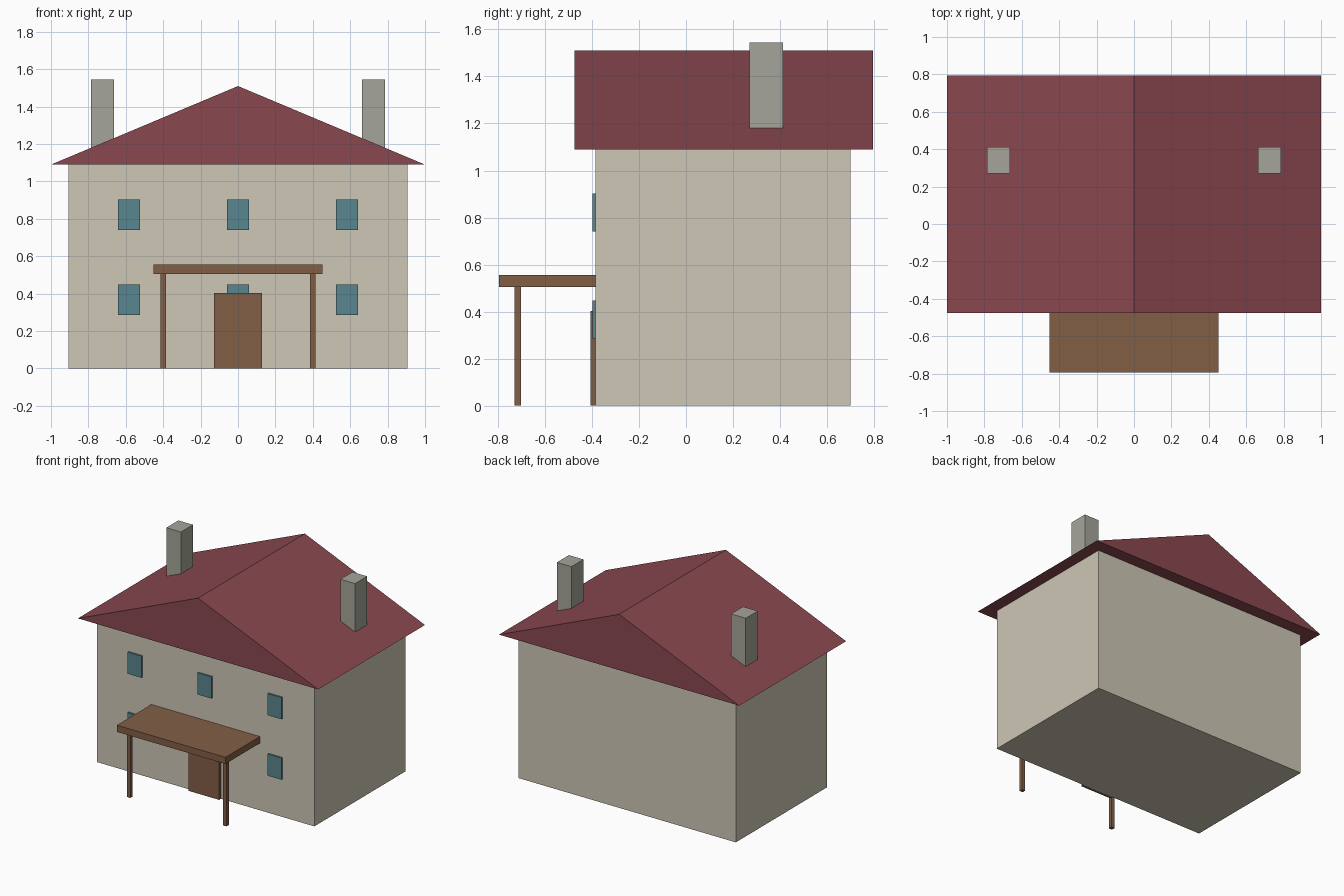
import bpy
import bmesh

if "Cube" in bpy.data.objects:
    bpy.data.objects.remove(bpy.data.objects["Cube"])


def material(name, rgb):
    # sRGB 0-255 to linear diffuse colour
    lin = [c / 255 / 12.92 if c / 255 <= 0.04045 else ((c / 255 + 0.055) / 1.055) ** 2.4 for c in rgb]
    m = bpy.data.materials.new(name)
    m.diffuse_color = (*lin, 1)
    m.use_nodes = True
    m.node_tree.nodes["Principled BSDF"].inputs["Base Color"].default_value = m.diffuse_color
    return m


WALL = material("cream_wall", (206, 199, 181))
ROOF = material("red_roof", (137, 72, 80))
WOOD = material("brown_wood", (130, 95, 70))
GLASS = material("blue_glass", (90, 134, 142))
STONE = material("grey_stone", (165, 165, 155))


def finish(name, bm, mat):
    bmesh.ops.recalc_face_normals(bm, faces=bm.faces)
    mesh = bpy.data.meshes.new(name)
    bm.to_mesh(mesh)
    bm.free()
    mesh.materials.append(mat)
    ob = bpy.data.objects.new(name, mesh)
    bpy.context.collection.objects.link(ob)
    return ob


def box(name, x, y, z, mat):
    # each of x, y, z is a (min, max) range
    bm = bmesh.new()
    bmesh.ops.create_cube(bm, size=1)
    for v in bm.verts:
        v.co = [r[0] if c < 0 else r[1] for c, r in zip(v.co, (x, y, z))]
    return finish(name, bm, mat)


# House body
FRONT = -0.385
box("walls", (-0.905, 0.905), (FRONT, 0.70), (0, 1.09), WALL)

# Gable roof: triangle profile pushed from front to back
bm = bmesh.new()
profile = bm.faces.new([bm.verts.new((x, -0.475, z)) for x, z in ((-1, 1.09), (1, 1.09), (0, 1.51))])
ext = bmesh.ops.extrude_face_region(bm, geom=[profile], use_keep_orig=True)
bmesh.ops.translate(bm, vec=(0, 1.27, 0), verts=[g for g in ext["geom"] if isinstance(g, bmesh.types.BMVert)])
finish("roof", bm, ROOF)

# Chimneys and porch posts, one on each side
for side, s in (("left", -1), ("right", 1)):
    box(side + "_chimney", (s * 0.725 - 0.061, s * 0.725 + 0.061), (0.27, 0.413), (1.10, 1.545), STONE)
    box(side + "_porch_post", (s * 0.40 - 0.014, s * 0.40 + 0.014), (-0.729, -0.701), (0, 0.51), WOOD)

# Porch roof and door
box("porch_roof", (-0.452, 0.452), (-0.795, FRONT), (0.505, 0.555), WOOD)
box("door", (-0.128, 0.128), (-0.407, FRONT), (0, 0.403), WOOD)

# Two rows of three windows
for row, z in (("lower", 0.285), ("upper", 0.74)):
    for col, x in (("left", -0.583), ("middle", 0), ("right", 0.583)):
        box(f"{row}_{col}_window", (x - 0.058, x + 0.058), (-0.398, FRONT + 0.005), (z, z + 0.163), GLASS)
